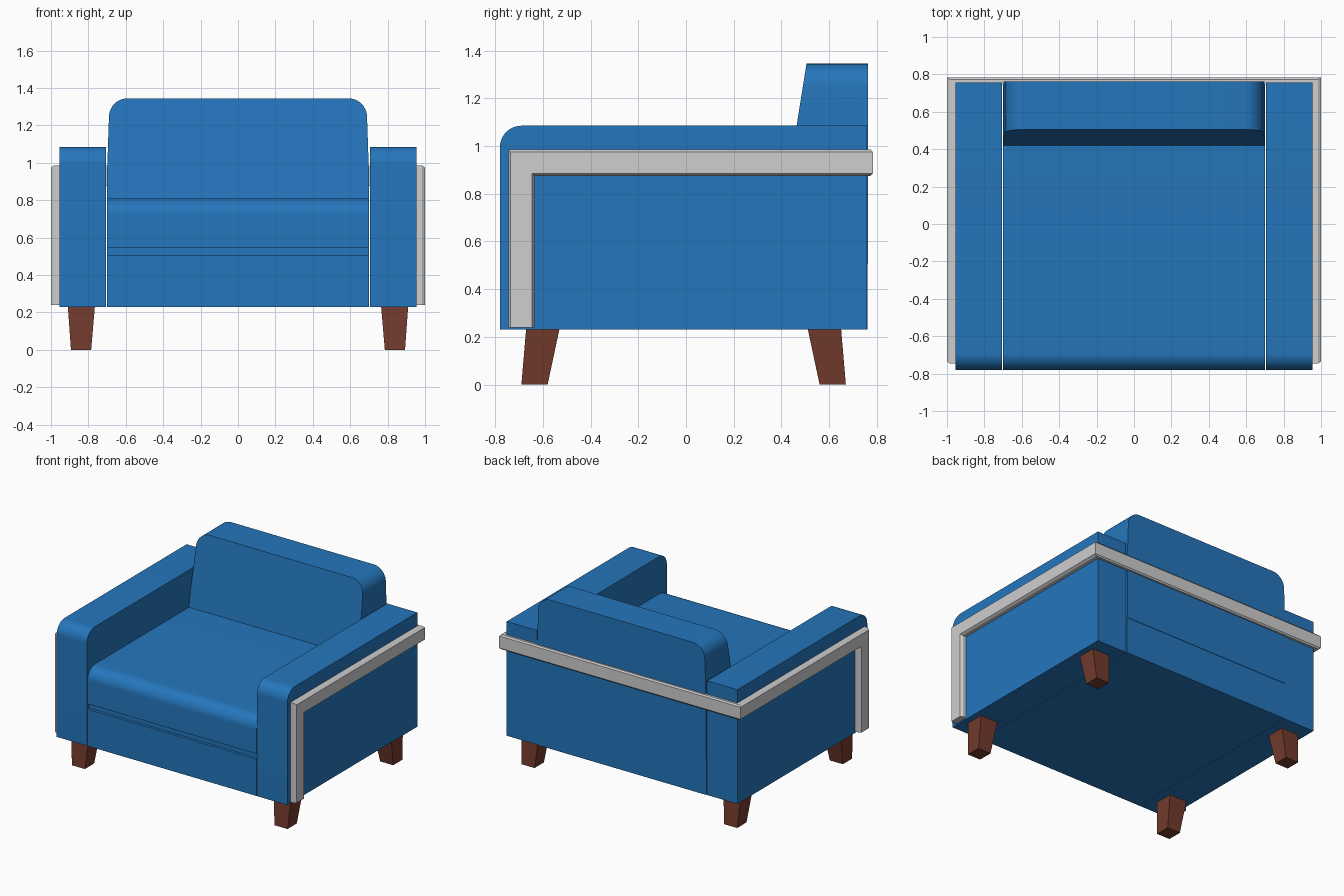
import bpy, bmesh, math

if "Cube" in bpy.data.objects:
    bpy.data.objects.remove(bpy.data.objects["Cube"])


def material(name, rgb):
    m = bpy.data.materials.new(name)
    m.diffuse_color = (*rgb, 1)
    m.use_nodes = True
    m.node_tree.nodes["Principled BSDF"].inputs["Base Color"].default_value = m.diffuse_color
    return m


BLUE = material("blue fabric", (0.018, 0.181, 0.503))
GREY = material("light grey trim", (0.62, 0.62, 0.62))
BROWN = material("brown wood", (0.17, 0.043, 0.026))


def loft(name, rings, mat):
    """Join equal-length rings of points into a capped solid."""
    bm = bmesh.new()
    vs = [[bm.verts.new(p) for p in r] for r in rings]
    n = len(rings[0])
    for a, b in zip(vs, vs[1:]):
        for i in range(n):
            j = (i + 1) % n
            bm.faces.new((a[i], a[j], b[j], b[i]))
    bm.faces.new(vs[0])
    bm.faces.new(vs[-1])
    bmesh.ops.recalc_face_normals(bm, faces=bm.faces)
    me = bpy.data.meshes.new(name)
    bm.to_mesh(me)
    bm.free()
    me.materials.append(mat)
    me.shade_smooth()
    me.set_sharp_from_angle(angle=math.radians(25))
    ob = bpy.data.objects.new(name, me)
    bpy.context.collection.objects.link(ob)
    return ob


def arc(cx, cz, r, a0, a1, n=10):
    return [(cx + r * math.cos(math.radians(a0 + (a1 - a0) * i / n)),
             cz + r * math.sin(math.radians(a0 + (a1 - a0) * i / n))) for i in range(n + 1)]


def side_block(name, x0, x1, y0, y1, z0, z1, r=0):
    """Block along x whose top front edge is rounded by r."""
    front = arc(y0 + r, z1 - r, r, 180, 90) if r else [(y0, z1)]
    prof = [(y1, z0), (y0, z0)] + front + [(y1, z1)]
    return loft(name, [[(x, y, z) for y, z in prof] for x in (x0, x1)], BLUE)


# Arms
for s, label in ((1, "right"), (-1, "left")):
    side_block(label + "_arm", s * 0.705, s * 0.955, -0.78, 0.757, 0.23, 1.085, 0.09)

# Base, recessed seam and seat cushion
side_block("base", -0.7, 0.7, -0.78, 0.76, 0.23, 0.505)
side_block("seat_seam", -0.7, 0.7, -0.76, 0.7, 0.505, 0.545)
side_block("seat_cushion", -0.7, 0.7, -0.78, 0.7, 0.545, 0.81, 0.09)

# Backrest: rounded outline with a sloping front
outline = [(0.7, 0.505), (0.7, 0.95)] + arc(0.59, 1.245, 0.1, 0, 90)
outline += [(-x, z) for x, z in reversed(outline)]
loft("backrest", [[(x, 0.42 + (z - 0.81) * 0.159, z) for x, z in outline],
                  [(x, 0.763, z) for x, z in outline]], BLUE)

# Trim: one chamfered strip, up the front, along the sides and across the back
sec = [(-0.055, -0.02), (-0.055, 0.028), (-0.045, 0.043),
       (0.045, 0.043), (0.055, 0.028), (0.055, -0.02)]
half = [[(0.957 + o, -0.69 - w, 0.24) for w, o in sec],
        [(0.957 + o, -0.69 - w, 0.93 + w) for w, o in sec],
        [(0.957 + o, 0.757 + o * 0.6, 0.93 + w) for w, o in sec]]
loft("trim_strip", half + [[(-x, y, z) for x, y, z in r] for r in reversed(half)], GREY)


# Tapered, splayed legs
def rect(x0, x1, y0, y1, z):
    return [(x0, y0, z), (x1, y0, z), (x1, y1, z), (x0, y1, z)]


for s, side in ((1, "right"), (-1, "left")):
    for pos, yb, yt in (("front", (-0.69, -0.58), (-0.67, -0.53)),
                        ("back", (0.56, 0.67), (0.51, 0.65))):
        loft(f"{pos}_{side}_leg", [rect(s * 0.785, s * 0.893, *yb, 0),
                                   rect(s * 0.765, s * 0.91, *yt, 0.235)], BROWN)
